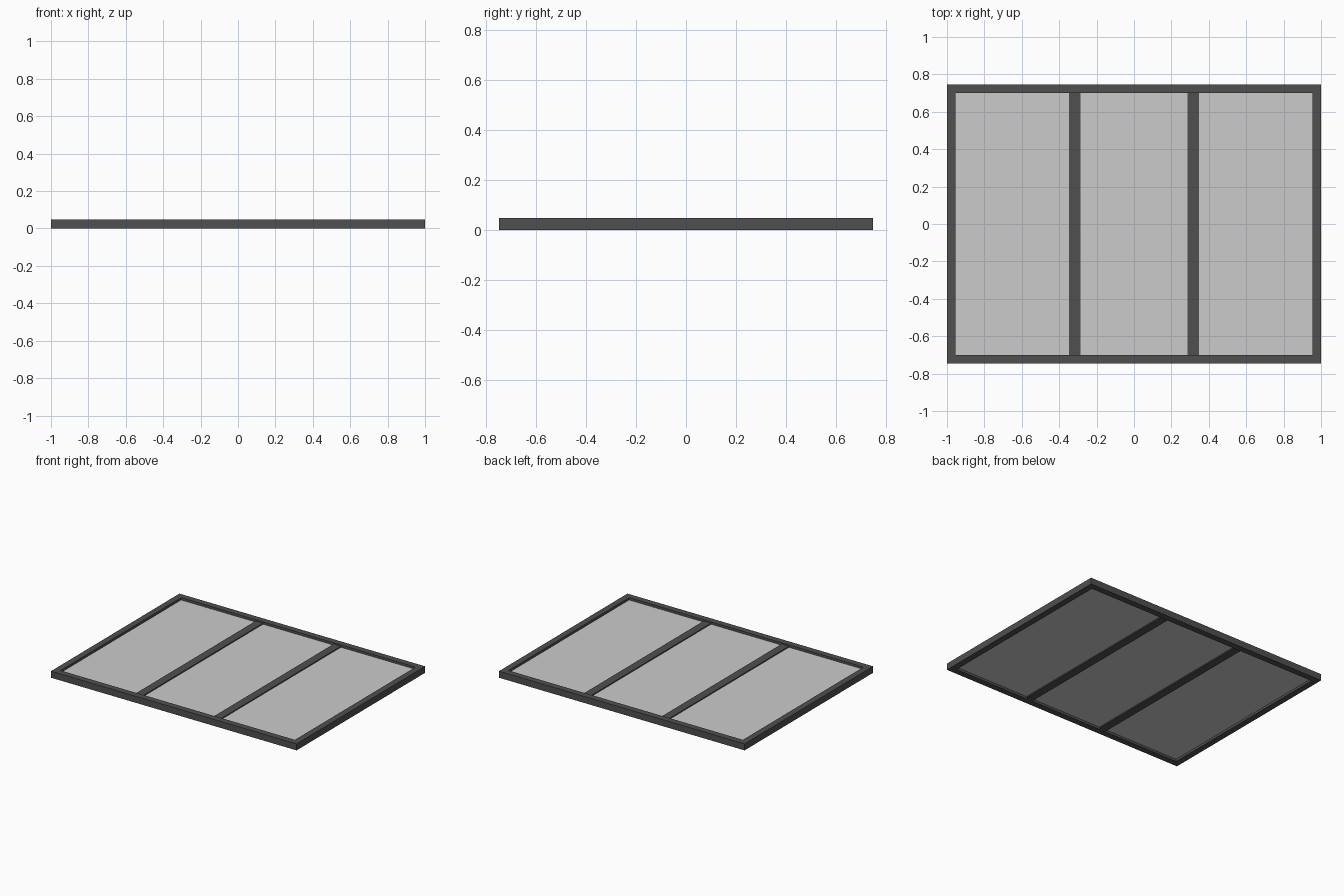
import bpy
from mathutils import Vector

if "Cube" in bpy.data.objects:
    bpy.data.objects.remove(bpy.data.objects["Cube"])

W, D, H = 2.0, 1.494, 0.048     # overall size
R = 0.046                       # rail width
BAR, BAR_X = 0.06, 0.317        # divider width and offset
BAR_Z = (0.009, 0.039)          # dividers sit slightly inside the rail height
PANE_Z = (0.017, 0.031)


def material(name, rgba):
    m = bpy.data.materials.new(name)
    m.diffuse_color = rgba
    m.use_nodes = True
    m.node_tree.nodes["Principled BSDF"].inputs["Base Color"].default_value = m.diffuse_color
    return m


frame_mat = material("dark_metal", (0.08, 0.08, 0.08, 1))
pane_mat = material("tinted_glass", (0.53, 0.53, 0.53, 0.6))


def box(name, lo, hi, mat):
    lo, hi = Vector(lo), Vector(hi)
    bpy.ops.mesh.primitive_cube_add(size=1, location=(lo + hi) / 2)
    ob = bpy.context.object
    ob.name = name
    ob.scale = hi - lo
    bpy.ops.object.transform_apply(location=False, rotation=False, scale=True)
    ob.data.materials.append(mat)
    return ob


x, y = W / 2, D / 2

# Outer frame: full-length front and back rails, side rails between them
box("front_rail", (-x, -y, 0), (x, -y + R, H), frame_mat)
box("back_rail", (-x, y - R, 0), (x, y, H), frame_mat)
box("left_rail", (-x, -y + R, 0), (-x + R, y - R, H), frame_mat)
box("right_rail", (x - R, -y + R, 0), (x, y - R, H), frame_mat)

# Two dividers
for side, s in (("left", -1), ("right", 1)):
    c = s * BAR_X
    box(side + "_divider", (c - BAR / 2, -y + R, BAR_Z[0]),
        (c + BAR / 2, y - R, BAR_Z[1]), frame_mat)

# Three recessed glass panes
edges = [(-x + R, -BAR_X - BAR / 2), (-BAR_X + BAR / 2, BAR_X - BAR / 2), (BAR_X + BAR / 2, x - R)]
for side, (a, b) in zip(("left", "middle", "right"), edges):
    box(side + "_pane", (a, -y + R, PANE_Z[0]), (b, y - R, PANE_Z[1]), pane_mat)
